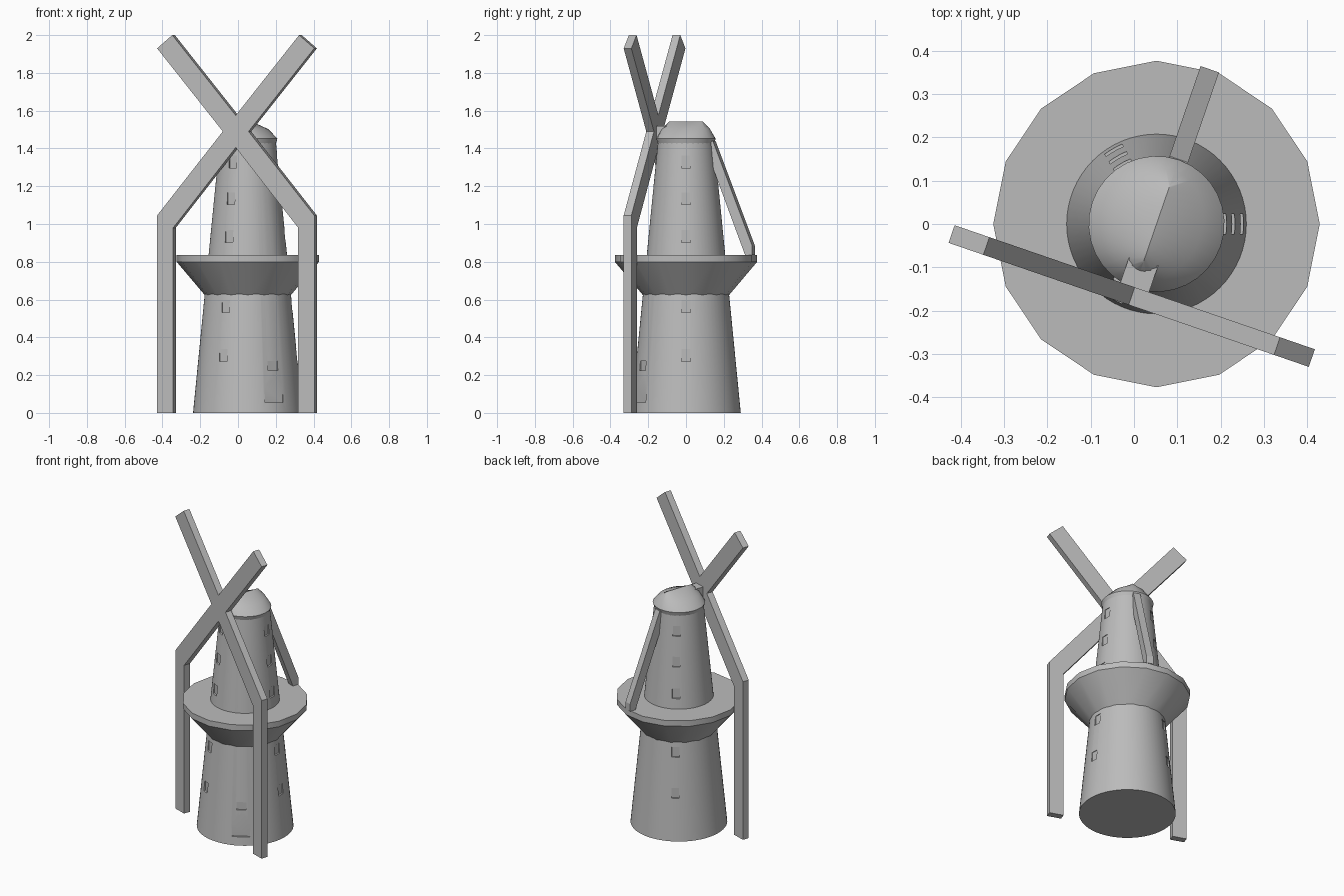
import bpy, bmesh
from math import cos, sin, pi, radians
from mathutils import Vector

cube = bpy.data.objects.get("Cube")
if cube:
    bpy.data.objects.remove(cube, do_unlink=True)

AXIS = (0.052, 0, 0)      # centre line of the tower
TURN = radians(-19)       # heading of cap, sails and tail pole

stone = bpy.data.materials.new("plain grey")
stone.use_nodes = True
stone.diffuse_color = (0.5, 0.5, 0.5, 1)
stone.node_tree.nodes["Principled BSDF"].inputs["Base Color"].default_value = (0.5, 0.5, 0.5, 1)


def finish(name, bm, turn=0.0):
    bmesh.ops.recalc_face_normals(bm, faces=bm.faces)
    mesh = bpy.data.meshes.new(name)
    bm.to_mesh(mesh)
    bm.free()
    mesh.materials.append(stone)
    obj = bpy.data.objects.new(name, mesh)
    obj.location = AXIS
    obj.rotation_euler.z = turn
    bpy.context.collection.objects.link(obj)
    return obj


def activate(obj):
    bpy.ops.object.select_all(action='DESELECT')
    obj.select_set(True)
    bpy.context.view_layer.objects.active = obj


def smooth(obj, angle=30):
    activate(obj)
    bpy.ops.object.shade_smooth_by_angle(angle=radians(angle))


def loft(name, rings, sides, turn=0.0, close_top=True):
    """Stack elliptical rings given as (radius x, radius y, z)."""
    bm = bmesh.new()
    loops = [[bm.verts.new((rx * cos(2 * pi * i / sides), ry * sin(2 * pi * i / sides), z))
              for i in range(sides)] for rx, ry, z in rings]
    for low, high in zip(loops, loops[1:]):
        for i in range(sides):
            j = (i + 1) % sides
            bm.faces.new((low[i], low[j], high[j], high[i]))
    bm.faces.new(loops[0])
    if close_top:
        bm.faces.new(loops[-1])
    bmesh.ops.remove_doubles(bm, verts=bm.verts, dist=0.0001)
    return finish(name, bm, turn)


def prism(name, points, depth, turn=0.0):
    """Extrude a flat outline, centred on the given points."""
    depth = Vector(depth)
    bm = bmesh.new()
    face = bm.faces.new([bm.verts.new(Vector(p) - depth / 2) for p in points])
    new = bmesh.ops.extrude_face_region(bm, geom=[face])["geom"]
    bmesh.ops.translate(bm, vec=depth, verts=[v for v in new if isinstance(v, bmesh.types.BMVert)])
    return finish(name, bm, turn)


def wall(z):
    return 0.29 - 0.0985 * z


# Tapered tower
tower = loft("tower", [(wall(z), wall(z), z) for z in (0, 1.43)], 64)


def recess(degrees, z, width, height, depth):
    """Cut a shallow upright niche; depth is measured at its lower edge."""
    low, high = z - height / 2, z + height / 2
    back = wall(low) - depth
    front, w = back + 0.1, width / 2
    cutter = prism("niche_cutter", [(back, -w, low), (front, -w, low), (front, -w, high), (back, -w, high)],
                   (0, 0, 0.0), radians(degrees)) if width == 0 else \
        prism("niche_cutter", [(back, 0, low), (front, 0, low), (front, 0, high), (back, 0, high)],
              (0, width, 0), radians(degrees))
    cutter.hide_render = True
    activate(tower)
    mod = tower.modifiers.new("niche", 'BOOLEAN')
    mod.operation, mod.solver, mod.object = 'DIFFERENCE', 'EXACT', cutter
    bpy.ops.object.modifier_apply(modifier=mod.name)
    bpy.data.objects.remove(cutter, do_unlink=True)


# Three columns of window niches
for degrees in (0, 120, 240):
    for z in (0.305, 0.565, 0.935, 1.135, 1.33):
        recess(degrees, z, 0.046, 0.065, 0.011)

# Doorway and the small opening above it
recess(300, 0.125, 0.11, 0.14, 0.014)
recess(300, 0.25, 0.06, 0.05, 0.011)
smooth(tower, 20)

# Flared gallery around the tower
gallery = loft("gallery", [(r, r, z) for r, z in ((0.208, 0.6), (0.377, 0.8), (0.377, 0.837))], 16)
smooth(gallery)

# Cap rising to a short ridge
cap = loft("cap", [(0.146, 0.146, 1.415), (0.157, 0.157, 1.452), (0.105, 0.13, 1.503), (0, 0.095, 1.542)],
           32, TURN, close_top=False)
smooth(cap, 35)

# Square shaft holding the sails
prism("sail_shaft", [(x, -0.115, z) for x, z in
                     ((-0.035, 1.45), (0.035, 1.45), (0.035, 1.52), (-0.035, 1.52))],
      (0, 0.12, 0), TURN)

# Crossed sails, the lower pair bending straight down to the ground
half = [(0, 1.575), (0.355, 2.0), (0.44, 1.93), (0.072, 1.49), (0.44, 1.045),
        (0.44, 0), (0.35, 0), (0.35, 0.98), (0, 1.405)]
outline = half + [(-u, z) for u, z in half[-2:0:-1]]
prism("sails", [(u, -0.176, z) for u, z in outline], (0, 0.043, 0), TURN)

# Tail pole from the cap down to the gallery
prism("tail_pole", [(0, y, z) for y, z in
                    ((0.13, 1.44), (0.158, 1.44), (0.378, 0.885), (0.378, 0.837), (0.338, 0.837), (0.13, 1.37))],
      (0.045, 0, 0), TURN)
